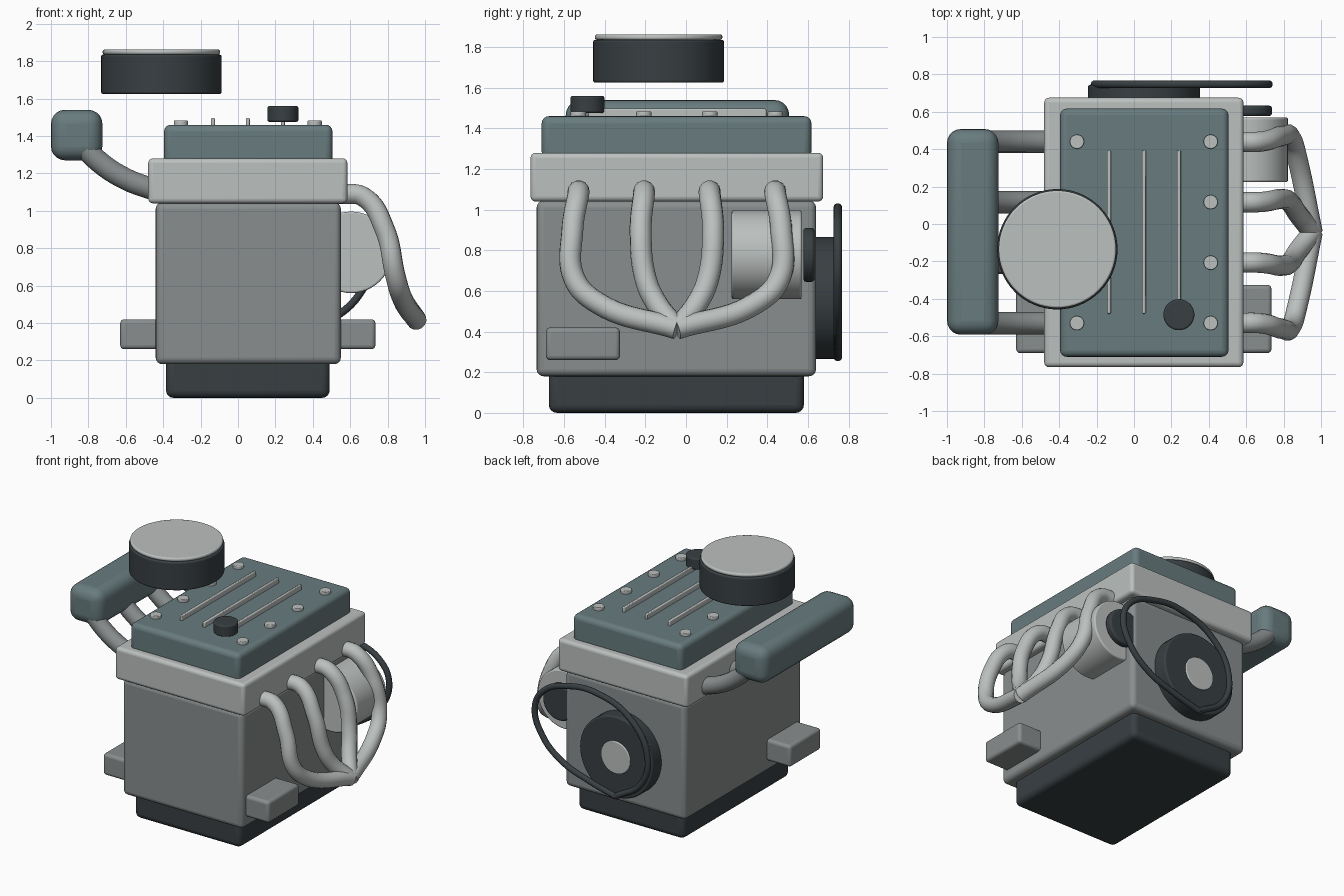
import bpy, math

if "Cube" in bpy.data.objects:
    bpy.data.objects.remove(bpy.data.objects["Cube"])

def mat(name, r, g, b):
    m = bpy.data.materials.new(name)
    m.diffuse_color = (r, g, b, 1)
    m.use_nodes = True
    m.node_tree.nodes["Principled BSDF"].inputs["Base Color"].default_value = m.diffuse_color
    return m

DARK = mat("dark_rubber", .04, .05, .055)
TEAL = mat("teal_paint", .14, .2, .21)
IRON = mat("cast_iron", .25, .27, .27)
ALLOY = mat("light_alloy", .5, .53, .52)

def finish(ob, name, m, bevel, segs=3):
    ob.name = name
    ob.data.materials.append(m)
    bpy.ops.object.shade_smooth_by_angle(angle=math.radians(35))
    if bevel:
        b = ob.modifiers.new("bevel", 'BEVEL')
        b.width, b.segments = bevel, segs
        b.limit_method, b.angle_limit = 'ANGLE', math.radians(40)

def box(name, x, y, z, m, bevel=.03, segs=4):
    """Box from (min, max) ranges with rounded edges."""
    bpy.ops.mesh.primitive_cube_add(size=1)
    ob = bpy.context.object
    for v in ob.data.vertices:
        v.co = [r[0] if c < 0 else r[1] for c, r in zip(v.co, (x, y, z))]
    finish(ob, name, m, bevel, segs)

def cyl(name, loc, r, depth, m, axis='Z', bevel=.01, n=48):
    rot = (math.pi / 2, 0, 0) if axis == 'Y' else (0, 0, 0)
    bpy.ops.mesh.primitive_cylinder_add(vertices=n, radius=r, depth=depth,
                                        location=loc, rotation=rot)
    finish(bpy.context.object, name, m, bevel)

def pipe(name, pts, r, m):
    """Round tube along a smooth curve through the points."""
    cu = bpy.data.curves.new(name, 'CURVE')
    cu.dimensions, cu.bevel_depth, cu.bevel_resolution = '3D', r, 5
    cu.resolution_u, cu.use_fill_caps = 10, True
    sp = cu.splines.new('BEZIER')
    sp.bezier_points.add(len(pts) - 1)
    for p, co in zip(sp.bezier_points, pts):
        p.co = co
        p.handle_left_type = p.handle_right_type = 'AUTO'
    cu.materials.append(m)
    bpy.context.collection.objects.link(bpy.data.objects.new(name, cu))

# Main castings
box("oil_pan", (-.385, .49), (-.675, .58), (0, .22), DARK, .04)
box("engine_block", (-.44, .55), (-.735, .64), (.18, 1.045), IRON, .035)
box("cylinder_head", (-.48, .585), (-.765, .675), (1.04, 1.28), ALLOY, .025)
box("valve_cover", (-.395, .505), (-.71, .617), (1.25, 1.46), TEAL, .035)

# Valve cover ribs, bolts and oil cap
PORTS = [-.53, -.207, .117, .44]
for i, x in enumerate((-.134, .053, .24)):
    box(f"cover_rib_{i}", (x - .01, x + .01), (-.48, .395), (1.45, 1.497), ALLOY, .006, 2)
for i, y in enumerate(PORTS):
    for side, x in (("left", -.305), ("right", .41)):
        cyl(f"cover_bolt_{side}_{i}", (x, y, 1.465), .038, .036, ALLOY, bevel=.005, n=24)
cyl("oil_cap", (.24, -.485, 1.518), .083, .084, DARK)

# Air filter
cyl("air_filter", (-.41, -.135, 1.73), .322, .21, DARK, n=64)
cyl("air_filter_lid", (-.41, -.135, 1.849), .314, .026, ALLOY, n=64)

# Intake plenum with four runners
box("intake_plenum", (-1, -.725), (-.592, .508), (1.27, 1.54), TEAL, .075, 5)
for i, y in enumerate(PORTS):
    pipe(f"intake_runner_{i}", [(-.44, y, 1.11), (-.6, y, 1.17),
                                (-.74, y, 1.26), (-.84, y, 1.36)], .06, IRON)

# Exhaust header: four pipes joining at one collector
YC = -.045
for i, y in enumerate(PORTS):
    d = y - YC
    outer = abs(d) > .3
    f = (1.06, 1.04, .8) if outer else (1.1, .95, .62)
    pipe(f"exhaust_pipe_{i}", [(.54, y, 1.09), (.67, y, 1.075),
                               (.785, YC + d * f[0], .9),
                               (.84, YC + d * f[1], .66),
                               (.875, YC + d * f[2], .54),
                               (.955, YC, .415)], .054, ALLOY)

# Engine mounts
box("mount_right", (.48, .735), (-.69, -.325), (.26, .42), IRON, .022)
box("mount_left", (-.63, -.38), (-.69, -.325), (.26, .42), IRON, .022)

# Alternator, pulleys and drive belt
cyl("alternator", (.605, .397, .778), .218, .345, ALLOY, 'Y')
cyl("alternator_pulley", (.605, .605, .778), .133, .055, DARK, 'Y', .015)
cyl("crank_pulley", (.054, .685, .566), .3, .12, DARK, 'Y', .012, 64)
cyl("crank_hub", (.054, .7, .566), .12, .11, ALLOY, 'Y', .006)
BELT = [(.055, .275), (-.16, .43), (-.205, .65), (-.07, .88), (.2, 1.0), (.45, .99),
        (.65, .9), (.72, .76), (.66, .57), (.5, .42), (.28, .335), (.055, .275)]
pipe("drive_belt", [(x, .747, z) for x, z in BELT], .021, DARK)
